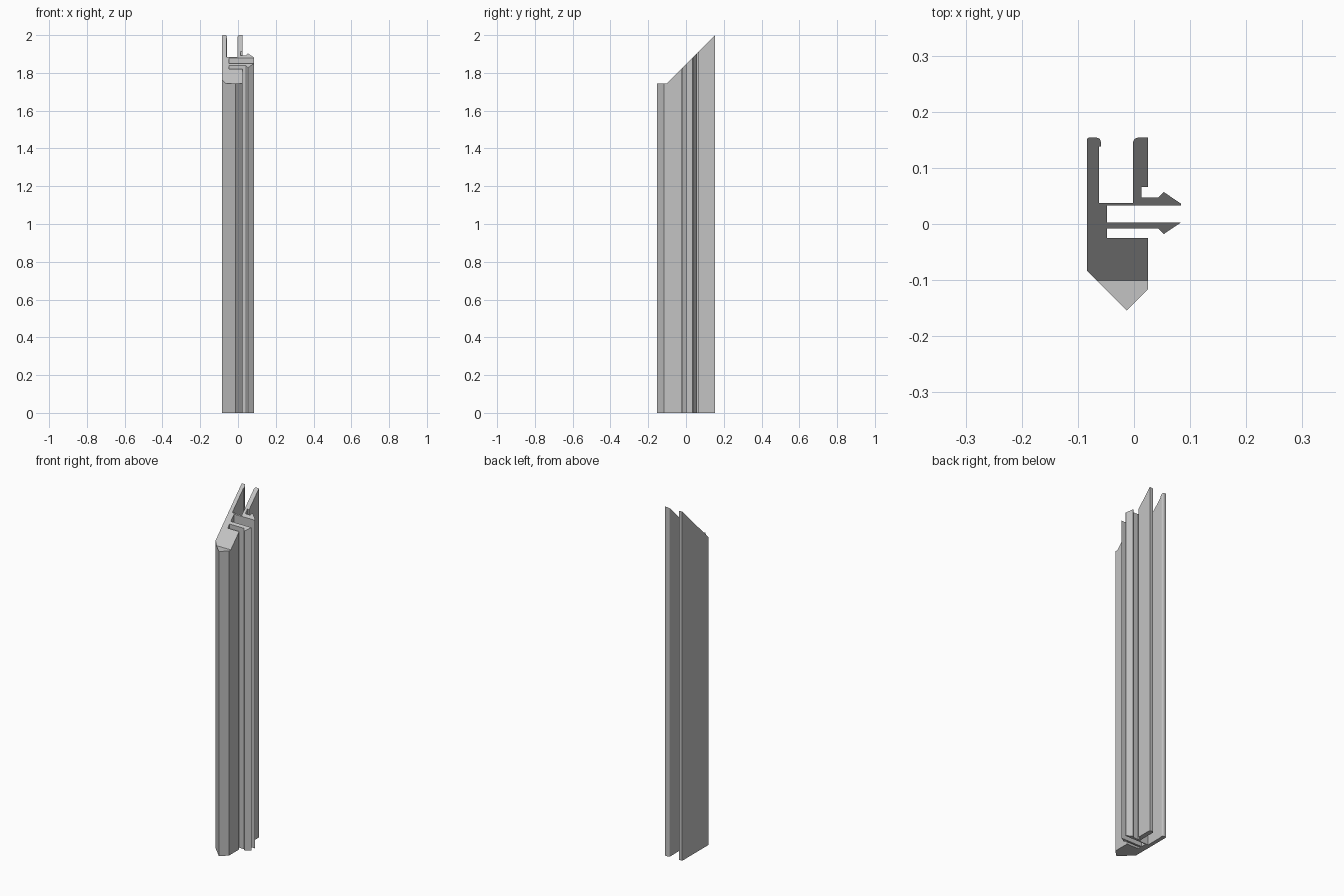
import bpy
import bmesh
from math import cos, sin, radians

cube = bpy.data.objects.get("Cube")
if cube:
    bpy.data.objects.remove(cube, do_unlink=True)

grey = bpy.data.materials.new("light grey")
grey.use_nodes = True
colour = (0.55, 0.55, 0.55, 1)
grey.diffuse_color = colour
grey.node_tree.nodes["Principled BSDF"].inputs["Base Color"].default_value = colour

BACK = 0.154      # rear edge, where the mitre is highest
KINK = -0.101     # depth at which the mitre turns into a level end
HEIGHT = 2.0


def arc(x, y, radius, start, end, steps=4):
    """Points of a rounded corner."""
    angles = [radians(start + (end - start) * i / steps) for i in range(steps + 1)]
    return [(x + radius * cos(a), y + radius * sin(a)) for a in angles]


# Cross-section, clockwise from the left chamfer
profile = [(-0.084, -0.083)]
# Left wall with rounded lip
profile += arc(-0.080, BACK - 0.004, 0.004, 180, 90, 2)
profile += arc(-0.067, BACK - 0.008, 0.008, 90, 0)
profile += [(-0.059, 0.138), (-0.062, 0.138), (-0.062, 0.037)]
# Middle wall with rounded corner
profile += [(-0.002, 0.037)] + arc(0.008, BACK - 0.010, 0.010, 180, 90)
profile += [(0.025, BACK), (0.025, 0.066), (0.013, 0.066), (0.013, 0.047)]
# Rear barbed clip
profile += [(0.043, 0.047), (0.053, 0.057), (0.084, 0.036), (0.084, 0.033), (-0.048, 0.033)]
# Front barbed clip
profile += [(-0.048, 0.003), (0.084, 0.003), (0.053, -0.018), (0.043, -0.008), (-0.048, -0.008)]
# Solid pointed nose
profile += [(-0.048, -0.025), (0.025, -0.025), (0.025, KINK), (0.025, -0.116),
            (-0.013, -BACK), (-0.066, KINK)]

# Extrude and mitre the upper end
bm = bmesh.new()
base = bm.faces.new([bm.verts.new((x, y, 0)) for x, y in profile])
result = bmesh.ops.extrude_face_region(bm, geom=[base], use_keep_orig=True)
top = [v for v in result["geom"] if isinstance(v, bmesh.types.BMVert)]
for v in top:
    v.co.z = HEIGHT - BACK + max(v.co.y, KINK)
fold = [v for v in top if abs(v.co.y - KINK) < 1e-5]
bmesh.ops.connect_verts(bm, verts=fold)
bmesh.ops.recalc_face_normals(bm, faces=bm.faces)

mesh = bpy.data.meshes.new("mitred_channel_profile")
bm.to_mesh(mesh)
bm.free()
mesh.materials.append(grey)
profile_object = bpy.data.objects.new("mitred_channel_profile", mesh)
bpy.context.collection.objects.link(profile_object)
